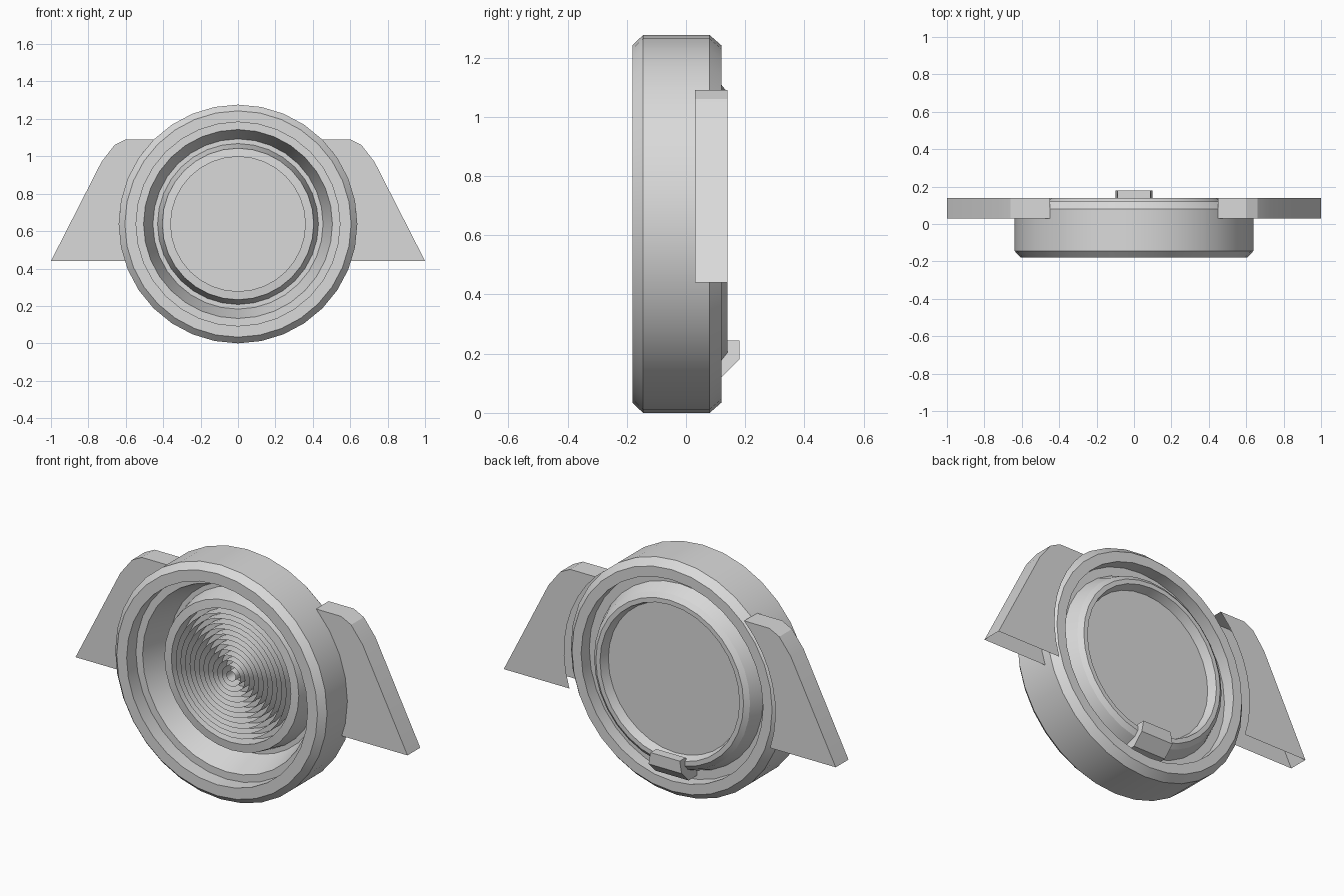
import bpy, bmesh, math

if "Cube" in bpy.data.objects:
    bpy.data.objects.remove(bpy.data.objects["Cube"])

CZ = 0.638     # height of the lamp axis
SIDES = 32

grey = bpy.data.materials.new("light_grey")
grey.diffuse_color = (0.7, 0.7, 0.7, 1)
grey.use_nodes = True
grey.node_tree.nodes["Principled BSDF"].inputs["Base Color"].default_value = grey.diffuse_color


def finish(bm, name):
    mesh = bpy.data.meshes.new(name)
    bm.to_mesh(mesh)
    bm.free()
    ob = bpy.data.objects.new(name, mesh)
    ob.data.materials.append(grey)
    bpy.context.collection.objects.link(ob)
    bpy.context.view_layer.objects.active = ob
    ob.select_set(True)
    bpy.ops.object.shade_smooth_by_angle(angle=math.radians(25))
    ob.select_set(False)
    return ob


def spin(bm, profile, capped):
    """Spin (radius, y) points round the lamp axis."""
    rings = []
    for r, y in profile:
        rings.append([bm.verts.new((r * math.sin(2 * math.pi * i / SIDES), y,
                                    CZ + r * math.cos(2 * math.pi * i / SIDES)))
                      for i in range(SIDES)])
    for a, b in zip(rings, rings[1:]):
        for i in range(SIDES):
            j = (i + 1) % SIDES
            bm.faces.new((a[i], a[j], b[j], b[i]))
    if capped:
        bm.faces.new(rings[0])
        bm.faces.new(rings[-1])


def prism(name, front, back, open_sides=()):
    """Join two matching outlines of 3D points, leaving the listed sides open."""
    bm = bmesh.new()
    f = [bm.verts.new(p) for p in front]
    b = [bm.verts.new(p) for p in back]
    n = len(f)
    bm.faces.new(f)
    bm.faces.new(b)
    sides = []
    for i in range(n):
        j = (i + 1) % n
        sides.append(bm.faces.new((f[i], f[j], b[j], b[i])))
    bmesh.ops.recalc_face_normals(bm, faces=bm.faces)
    bmesh.ops.delete(bm, geom=[sides[i] for i in open_sides], context='FACES')
    return finish(bm, name)


# Lens plate, lens rim, funnel, front ledge, chamfered rim, rear channel, bezel, rear disc
bm = bmesh.new()
spin(bm, [
    (0.36, 0.02), (0.36, -0.06), (0.405, -0.055), (0.43, 0.06), (0.455, 0.06),
    (0.505, -0.10), (0.545, -0.10), (0.545, -0.18), (0.605, -0.18),
    (0.638, -0.145), (0.638, 0.08), (0.603, 0.12), (0.548, 0.12),
    (0.548, 0.05), (0.50, 0.05), (0.47, 0.12), (0.445, 0.14),
    (0.42, 0.14), (0.405, 0.09)], True)
bmesh.ops.recalc_face_normals(bm, faces=bm.faces)
finish(bm, "lamp_body")

# Thin concentric lens ribs standing on the lens plate
bm = bmesh.new()
for k in range(12):
    r = 0.0277 * (k + 1)
    spin(bm, [(r, -0.06), (r, 0.02)], False)
finish(bm, "lens_ribs")

# Side wings, open below and along the inner edge that follows the rim
arc = [(0.636 * math.cos(a), CZ + 0.636 * math.sin(a))
       for a in [math.radians(-18.2 + 63.4 * i / 8) for i in range(9)]]
arc[0] = (arc[0][0], 0.44)
arc[-1] = (arc[-1][0], 1.09)
outline = [(0.60, 1.09), (0.66, 1.06), (0.73, 0.97), (1.0, 0.44)] + arc
for side, name in ((1, "right_wing"), (-1, "left_wing")):
    prism(name, [(side * x, 0.03, z) for x, z in outline],
          [(side * x, 0.14, z) for x, z in outline], range(3, 12))

# Catch at the bottom of the bezel, narrowing towards its top
hook = [(0.05, 0.12), (0.12, 0.12), (0.18, 0.18), (0.18, 0.245), (0.13, 0.245), (0.05, 0.16)]


def half_width(z):
    return 0.10 - 0.012 * max(0, (z - 0.18) / 0.065)


prism("catch", [(-half_width(z), y, z) for y, z in hook],
      [(half_width(z), y, z) for y, z in hook])
